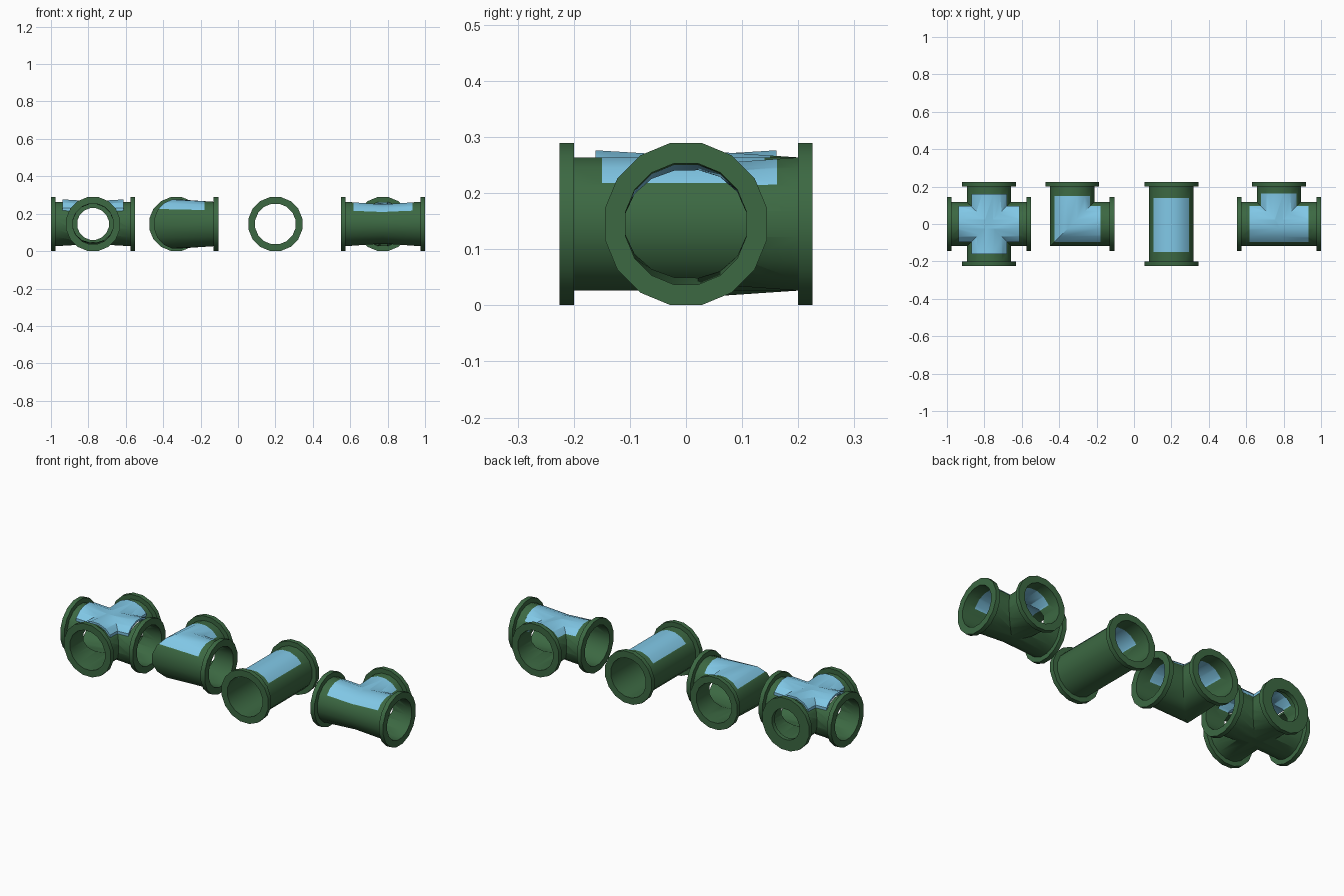
import bpy, bmesh, math
from mathutils import Vector

if "Cube" in bpy.data.objects:
    bpy.data.objects.remove(bpy.data.objects["Cube"])

SIDES, ZC, L = 16, 0.145, 0.225
R_OUT, R_IN, R_FLANGE = 0.121, 0.110, 0.147
X, Y = Vector((1, 0, 0)), Vector((0, 1, 0))


def material(name, rgb):
    m = bpy.data.materials.new(name)
    m.diffuse_color = (*rgb, 1)
    m.use_nodes = True
    m.node_tree.nodes["Principled BSDF"].inputs["Base Color"].default_value = m.diffuse_color
    return m


GREEN = material("green_metal", (0.045, 0.14, 0.055))
BLUE = material("window_glass", (0.22, 0.58, 0.80))


def finish(bm, name):
    bmesh.ops.recalc_face_normals(bm, faces=bm.faces[:])
    me = bpy.data.meshes.new(name)
    bm.to_mesh(me)
    bm.free()
    ob = bpy.data.objects.new(name, me)
    bpy.context.collection.objects.link(ob)
    return ob


def tube(sections, r, name="tube"):
    """Capped loft; each section is (centre, sideways vector, vertical scale)."""
    bm = bmesh.new()
    rings = []
    for c, side, s in sections:
        ring = []
        for i in range(SIDES):
            a = (i + 0.5) * 2 * math.pi / SIDES
            p = c + side * (r * math.cos(a))
            ring.append(bm.verts.new((p.x, p.y, r * s * math.sin(a))))
        rings.append(ring)
    for a, b in zip(rings, rings[1:]):
        for i in range(SIDES):
            j = (i + 1) % SIDES
            bm.faces.new((a[i], a[j], b[j], b[i]))
    bm.faces.new(rings[0])
    bm.faces.new(rings[-1])
    return finish(bm, name)


def box(x0, x1, y0, y1, z0=0.03, z1=0.3):
    bm = bmesh.new()
    bmesh.ops.create_cube(bm, size=1)
    for v in bm.verts:
        v.co = ((x0 + x1) / 2 + v.co.x * (x1 - x0), (y0 + y1) / 2 + v.co.y * (y1 - y0),
                (z0 + z1) / 2 + v.co.z * (z1 - z0))
    return finish(bm, "box")


def combine(a, b, op, keep=False):
    m = a.modifiers.new("bool", 'BOOLEAN')
    m.operation, m.object, m.solver = op, b, 'EXACT'
    bpy.context.view_layer.update()
    ev = a.evaluated_get(bpy.context.evaluated_depsgraph_get())
    me = bpy.data.meshes.new_from_object(ev)
    a.modifiers.clear()
    a.data = me
    if not keep:
        bpy.data.objects.remove(b)
    return a


def union(parts):
    first = parts[0]
    for p in parts[1:]:
        combine(first, p, 'UNION')
    return first


def perp(d):
    return Vector((-d.y, d.x, 0))


def end(d, dist):
    return (d * dist, perp(d), 1)


def run(d, s):
    """Straight pipe with a centre ring scaled vertically."""
    side = perp(d)
    return lambda e: [(-d * e, side, 1), (-d * 0.2, side, 1), (d * 0, side, s),
                      (d * 0.2, side, 1), (d * e, side, 1)]


def branch(d, s):
    side = perp(d)
    return lambda e: [(d * 0.001, side, s * 0.998), (d * 0.2, side, 1), (d * e, side, 1)]


def elbow(s):
    return lambda e: [(Y * e, -X, 1), (Y * 0.2, -X, 1), (X * 0, -X - Y, s),
                      (X * 0.2, -Y, 1), (X * e, -Y, 1)]


def fitting(name, cx, paths, arms, windows, lift=0):
    # pipe walls, end flanges and bore
    body = union([tube(p(0.215), R_OUT) for p in paths])
    for d in arms:
        combine(body, tube([end(d, 0.2), end(d, L)], R_FLANGE), 'UNION')
    for p in paths:
        combine(body, tube(p(0.3), R_IN), 'DIFFERENCE')
    # window pane lifted out of the top of the wall
    cutter = union([box(*w) for w in windows])
    pane = body.copy()
    pane.data = body.data.copy()
    bpy.context.collection.objects.link(pane)
    combine(pane, cutter, 'INTERSECT', keep=True)
    combine(body, cutter, 'DIFFERENCE')
    for ob, nm, mat, dz in ((body, "_pipe", GREEN, 0), (pane, "_window", BLUE, lift)):
        ob.name = name + nm
        ob.location = (cx, 0, ZC + dz)
        style(ob, mat)


def style(ob, mat):
    ob.data.materials.clear()
    ob.data.materials.append(mat)
    bpy.ops.object.select_all(action='DESELECT')
    ob.select_set(True)
    bpy.context.view_layer.objects.active = ob
    bpy.ops.object.shade_smooth_by_angle(angle=math.radians(35))


W = 0.095
fitting("cross", -0.775, [run(X, 0.9), run(Y, 0.898)], [X, -X, Y, -Y],
        [(-0.162, 0.162, -W, W), (-W, W, -0.161, 0.161)], lift=0.015)
fitting("elbow", -0.33, [elbow(1.1)], [X, Y],
        [(-W, 0.15, -W, W), (-W, W, -W + 0.0003, 0.15)])
fitting("straight", 0.2, [run(Y, 1)], [Y, -Y], [(-W, W, -0.15, 0.14)])
fitting("tee", 0.775, [run(X, 0.88), branch(Y, 0.88)], [X, -X, Y],
        [(-0.158, 0.158, -W, W), (-W, W, -0.05, 0.162)])

# narrowing ring in the rear mouth of the cross
ring = tube([end(Y, 0.201), end(Y, L)], R_IN + 0.002, "cross_rear_ring")
combine(ring, tube([end(Y, 0.15), end(Y, 0.3)], 0.086), 'DIFFERENCE')
ring.location = (-0.775, 0, ZC)
style(ring, GREEN)
